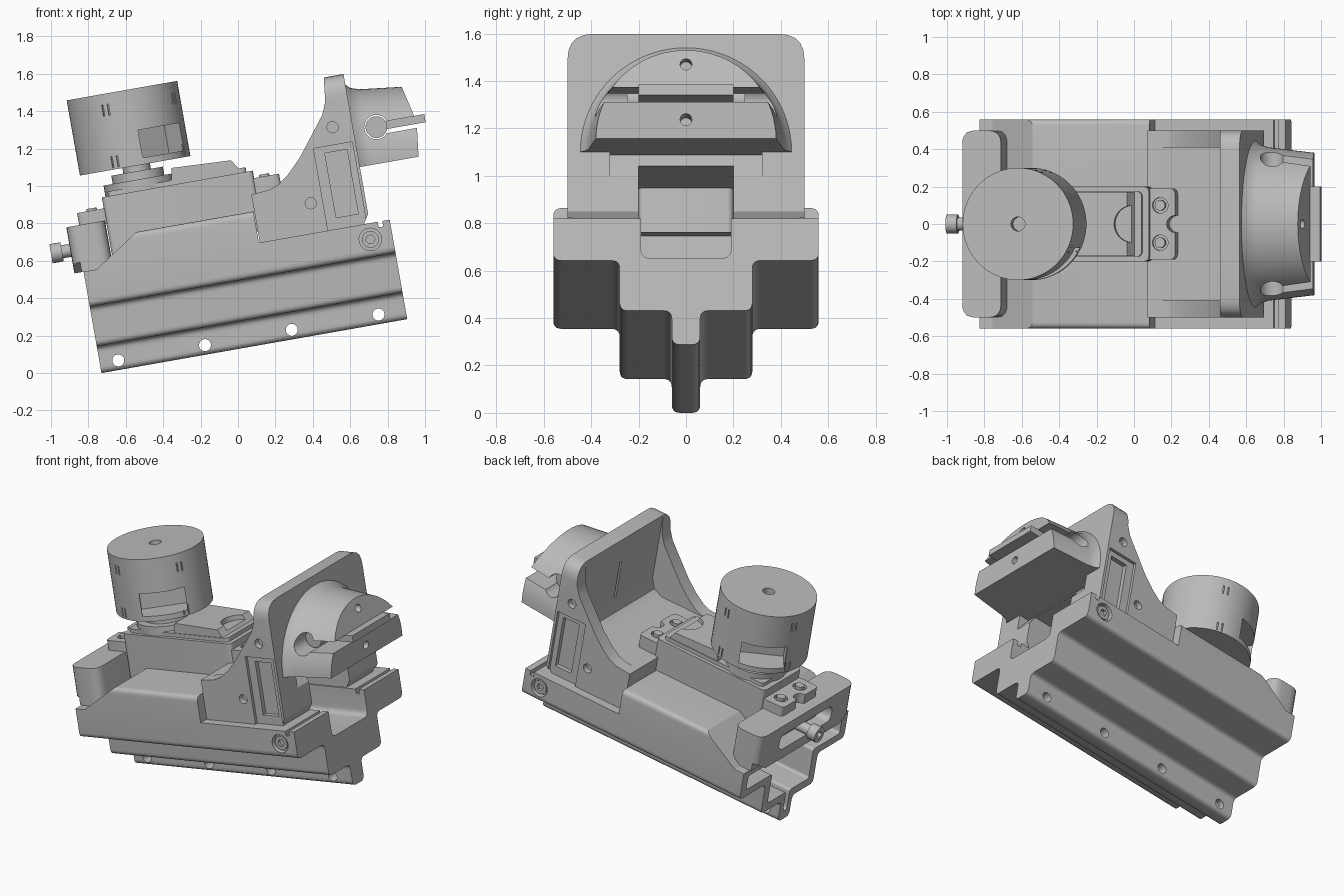
import bpy, bmesh, math
from mathutils import Matrix, Vector

if "Cube" in bpy.data.objects:
    bpy.data.objects.remove(bpy.data.objects["Cube"])

grey = bpy.data.materials.new("mid_grey")
grey.use_nodes = True
COLOUR = (0.5, 0.5, 0.5, 1)
grey.diffuse_color = COLOUR
grey.node_tree.nodes["Principled BSDF"].inputs["Base Color"].default_value = COLOUR

# Everything is modelled level (u along, y across, w up) and then tilted
TILT = Matrix.Translation((-0.73, 0, 0)) @ Matrix.Rotation(math.radians(-10), 4, 'Y')
ORDER = {'u': lambda p, d: (d, p[0], p[1]),
         'y': lambda p, d: (p[0], d, p[1]),
         'w': lambda p, d: (p[0], p[1], d)}


def finish(name, bm):
    bmesh.ops.recalc_face_normals(bm, faces=bm.faces)
    mesh = bpy.data.meshes.new(name)
    bm.to_mesh(mesh)
    bm.free()
    mesh.materials.append(grey)
    ob = bpy.data.objects.new(name, mesh)
    ob.matrix_world = TILT
    bpy.context.scene.collection.objects.link(ob)
    return ob


def rounded(pts, r, steps=5):
    out = []
    for i, p in enumerate(pts):
        p = Vector(p)
        a, b = Vector(pts[i - 1]) - p, Vector(pts[(i + 1) % len(pts)]) - p
        s = p + a.normalized() * min(r, a.length * 0.48)
        e = p + b.normalized() * min(r, b.length * 0.48)
        for k in range(steps + 1):
            t = k / steps
            out.append(s * (1 - t) ** 2 + p * 2 * t * (1 - t) + e * t * t)
    return out


def loft(name, rings):
    bm = bmesh.new()
    rows = [[bm.verts.new(v) for v in ring] for ring in rings]
    n = len(rows[0])
    for a, b in zip(rows, rows[1:]):
        for i in range(n):
            bm.faces.new((a[i], a[(i + 1) % n], b[(i + 1) % n], b[i]))
    bm.faces.new(rows[0])
    bm.faces.new(rows[-1])
    return finish(name, bm)


def prism(name, pts, axis, a, b, r=0):
    if r:
        pts = rounded(pts, r)
    return loft(name, [[ORDER[axis](p, d) for p in pts] for d in (a, b)])


def rect(x0, x1, y0, y1):
    return [(x0, y0), (x1, y0), (x1, y1), (x0, y1)]


def box(name, u, y, w, r=0):
    return prism(name, rect(*u, *y), 'w', *w, r)


def cyl(name, c, r, axis, a, b, n=40):
    ring = [(c[0] + r * math.cos(k * math.tau / n), c[1] + r * math.sin(k * math.tau / n))
            for k in range(n)]
    return prism(name, ring, axis, a, b)


def boolean(ob, cutter, op='DIFFERENCE'):
    cutter.hide_render = True
    mod = ob.modifiers.new("cut", 'BOOLEAN')
    mod.operation, mod.solver, mod.object = op, 'EXACT', cutter
    bpy.context.view_layer.objects.active = ob
    bpy.ops.object.modifier_apply(modifier=mod.name)
    bpy.data.objects.remove(cutter)


# Stepped base rail
half = [(0.06, 0), (0.06, 0.145), (0.28, 0.145), (0.28, 0.36), (0.56, 0.36), (0.56, 0.71)]
section = half + [(-y, w) for y, w in reversed(half)]
base = prism("base_rail", section, 'u', 0, 1.66, 0.035)
boolean(base, prism("front_slope", [(-0.1, 0.55), (0.07, 0.55), (0.33, 0.72), (0.33, 0.9), (-0.1, 0.9)],
                    'y', -1, 1))
boolean(base, prism("bracket_seat", rect(0.95, 1.8, 0.54, 0.9), 'y', -1, 1))
boolean(base, prism("end_groove", rect(1.595, 1.62, 0.51, 0.9), 'y', -1, 1))
boolean(base, prism("centre_channel", rect(-0.19, 0.19, 0.37, 0.9), 'u', 0.9, 1.8, 0.04))
hollow = [(0.02, 0.06), (0.02, 0.2), (0.22, 0.2), (0.22, 0.41), (0.5, 0.41), (0.5, 0.51)]
boolean(base, prism("hollow", hollow + [(-y, w) for y, w in reversed(hollow)], 'u', -0.1, 0.5, 0.02))
for k in range(4):
    boolean(base, cyl("fin_hole", (0.1 + 0.471 * k, 0.051), 0.032, 'y', -1, 1))
for s in (-1, 1):
    boolean(base, cyl("screw_recess", (1.54, 0.454), 0.06, 'y', s * 0.52, s * 0.7))
    screw = cyl("base_screw", (1.54, 0.454), 0.045, 'y', s * 0.5, s * 0.55)
    boolean(screw, cyl("hex_socket", (1.54, 0.454), 0.025, 'y', s * 0.53, s * 0.6, 6))

# Clamp block and adjusting knob at the low end
block = prism("clamp_block", rect(-0.05, 0.16, -0.5, 0.5), 'w', 0.55, 0.80, 0.07)
boolean(block, prism("knob_slot", rect(-0.28, 0.28, 0.62, 0.73), 'u', -0.2, 0.04, 0.05))
for s in (-1, 1):
    boolean(block, prism("corner_cut", [(s * 0.32, 0.5), (s * 0.6, 0.5), (s * 0.6, 0.62), (s * 0.48, 0.6)],
                         'u', -0.1, -0.01))
cyl("knob_shaft", (0, 0.675), 0.035, 'u', -0.11, 0.1)
knob = cyl("knob", (0, 0.675), 0.052, 'u', -0.155, -0.095, 24)
boolean(knob, cyl("knob_socket", (0, 0.675), 0.025, 'u', -0.2, -0.13, 6))

# Central body, lid and stacked collars
box("body", (0.165, 0.985), (-0.2, 0.2), (0.6, 0.925), 0.03)
box("body_rim", (0.2, 0.95), (-0.175, 0.175), (0.9, 0.95), 0.03)
lid = prism("lid", [(0.54, 0.92), (0.93, 0.92), (0.88, 1.0), (0.56, 1.015)], 'y', -0.17, 0.17)
boolean(lid, cyl("lid_scoop", (0.91, 0), 0.1, 'w', 0.97, 1.1))
for name, r, low, high in (("wide_collar", 0.19, 0.9, 0.985), ("middle_collar", 0.14, 0.95, 1.03),
                           ("neck", 0.075, 1.0, 1.1)):
    cyl(name, (0.375, 0), r, 'w', low, high)

# Forked clips with screws at both ends of the body
for name, u0, u1, w0, w1 in (("rear_clip", 0.96, 1.12, 0.79, 0.885), ("low_clip", 0.02, 0.18, 0.78, 0.865)):
    clip = box(name, (u0, u1), (-0.19, 0.19), (w0, w1), 0.03)
    mid = (u0 + u1) / 2
    tip = u1 if name == "rear_clip" else u0
    boolean(clip, cyl("clip_notch", (tip, 0), 0.045, 'w', 0.7, 1))
    for s in (-1, 1):
        boolean(clip, cyl("clip_recess", (mid, s * 0.1), 0.042, 'w', w1 - 0.02, 1))
        cyl(name + "_screw", (mid, s * 0.1), 0.028, 'w', w0, w1 + 0.012, 20)

# Round head with two windows, a top hole and pairs of fine grooves
C = (0.37, 0)
head = cyl("round_head", C, 0.3, 'w', 1.06, 1.468, 72)
boolean(head, cyl("top_hole", C, 0.038, 'w', 1.4, 1.6))


def turned(pts, angle):
    rot = Matrix.Rotation(math.radians(angle), 2)
    return [rot @ Vector(p) + Vector(C) for p in pts]


for angle in (-53, 127):
    boolean(head, prism("window", turned(rect(0.13, 0.4, -0.14, 0.14), angle), 'w', 1.095, 1.245))
for angle in (-113, -107, -30, -24, 67, 73, 157, 163):
    for low, high in ((1.07, 1.13), (1.35, 1.41)):
        boolean(head, prism("groove", turned(rect(0.29, 0.32, -0.004, 0.004), angle), 'w', low, high))

# Upright bracket: side profile, rounded top corners, open inside between gussets
bracket = prism("bracket", [(0.955, 0.54), (0.955, 0.80), (1.06, 0.81), (1.11, 0.83), (1.17, 0.875),
                            (1.244, 0.95), (1.402, 1.154), (1.43, 1.22), (1.445, 1.35), (1.552, 1.35),
                            (1.552, 0.59), (1.52, 0.54)], 'y', -0.5, 0.5)
boolean(bracket, prism("corner_shape", rect(-0.5, 0.5, 0.3, 1.35), 'u', 0.8, 1.7, 0.11), 'INTERSECT')
boolean(bracket, prism("inside", [(0.9, 0.8), (1.36, 0.8), (1.42, 0.83), (1.445, 0.9), (1.445, 1.6), (0.9, 1.6)],
                       'y', -0.41, 0.41))
boolean(bracket, prism("clip_gap", rect(-0.2, 0.2, 0.5, 0.79), 'u', 0.9, 1.7))
boolean(bracket, prism("under_recess", [(1.6, 0.66), (1.48, 0.845), (1.6, 0.845)], 'y', -0.32, 0.32))
boolean(bracket, prism("slit", rect(-0.01, 0.01, 0.92, 1.18), 'u', 1.4, 1.48))
for s in (-1, 1):
    boolean(bracket, prism("side_pocket", rect(1.325, 1.535, 0.5, 0.985), 'y', s * 0.48, s * 0.6))
    boolean(bracket, prism("deep_pocket", rect(1.38, 1.5, 0.6, 0.95), 'y', s * 0.45, s * 0.6))
    for c in ((1.445, 1.08), (1.26, 0.70)):
        boolean(bracket, cyl("side_hole", c, 0.03, 'y', s * 0.46, s * 0.6, 24))

# Half-round clamp nose with a keyhole slot
rings = []
for u, r in ((1.51, 0.475), (1.553, 0.445), (1.575, 0.425), (1.62, 0.41), (1.96, 0.37)):
    rings.append([(u, r * math.cos(k * math.pi / 40), 0.845 + r * math.sin(k * math.pi / 40))
                  for k in range(41)])
nose = loft("clamp_nose", rings)
boolean(nose, prism("nose_end", [(1.865, 0.8), (1.893, 1.03), (1.83, 1.3), (2.2, 1.3), (2.2, 0.8)],
                    'y', -1, 1))
boolean(nose, prism("jaw_slot", rect(1.68, 2.1, 0.998, 1.062), 'y', -1, 1))
boolean(nose, cyl("keyhole", (1.676, 1.04), 0.065, 'y', -1, 1))
for w in (0.925, 1.165):
    boolean(nose, cyl("nose_hole", (0, w), 0.025, 'u', 1.78, 2, 20))
box("jaw_tab", (1.7, 1.94), (-0.2, 0.2), (1.02, 1.064))
cyl("keyhole_pin", (1.676, 1.04), 0.058, 'y', -0.25, 0.25)

# Shading: smooth curves, crisp edges
for ob in bpy.context.scene.objects:
    if ob.type == 'MESH' and grey.name in ob.data.materials:
        bpy.ops.object.select_all(action='DESELECT')
        ob.select_set(True)
        bpy.context.view_layer.objects.active = ob
        bpy.ops.object.shade_smooth_by_angle(angle=math.radians(28))
